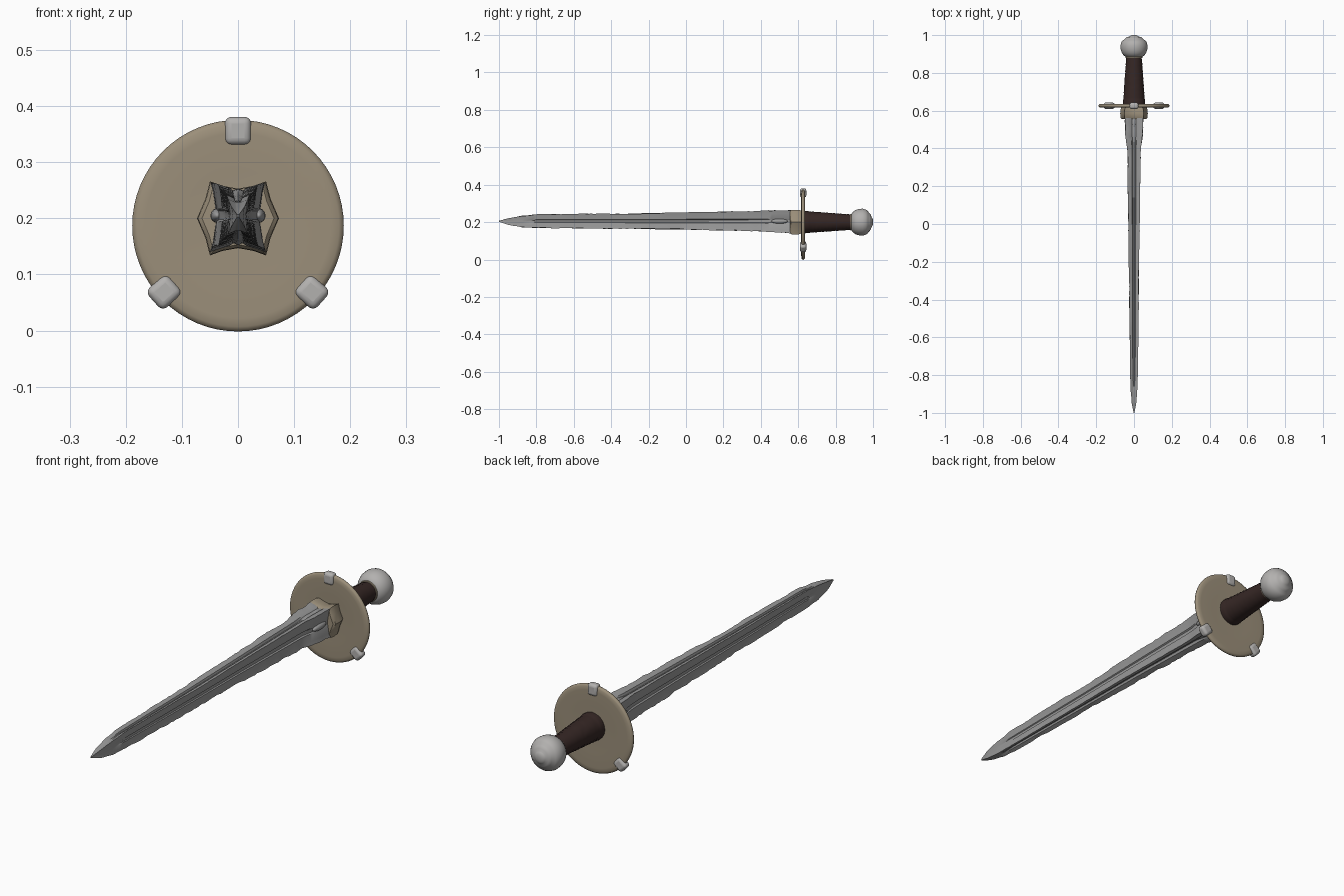
import bpy, bmesh, math, random
from mathutils import Vector

random.seed(4)
if "Cube" in bpy.data.objects:
    bpy.data.objects.remove(bpy.data.objects["Cube"])

AXIS = 0.2      # height of the blade and grip axis
DISC = 0.187    # height of the guard centre


def material(name, rgb, rough=0.6):
    m = bpy.data.materials.new(name)
    m.use_nodes = True
    m.diffuse_color = (*rgb, 1)
    bsdf = m.node_tree.nodes["Principled BSDF"]
    bsdf.inputs["Base Color"].default_value = (*rgb, 1)
    bsdf.inputs["Roughness"].default_value = rough
    return m


steel = material("blade steel", (0.32, 0.32, 0.32))
pale = material("pale metal", (0.45, 0.44, 0.43))
bone = material("tan bone", (0.33, 0.275, 0.195))
leather = material("dark leather", (0.036, 0.02, 0.018))


def loft(name, rings, mat, angle=35):
    """Skin a list of equal rings of points and close both ends."""
    bm = bmesh.new()
    loops = [[bm.verts.new(p) for p in ring] for ring in rings]
    n = len(loops[0])
    for a, b in zip(loops, loops[1:]):
        for i in range(n):
            j = (i + 1) % n
            bm.faces.new((a[i], a[j], b[j], b[i]))
    bm.faces.new(loops[0])
    bm.faces.new(loops[-1])
    bmesh.ops.recalc_face_normals(bm, faces=bm.faces)
    mesh = bpy.data.meshes.new(name)
    bm.to_mesh(mesh)
    bm.free()
    mesh.materials.append(mat)
    ob = bpy.data.objects.new(name, mesh)
    bpy.context.collection.objects.link(ob)
    bpy.ops.object.select_all(action='DESELECT')
    ob.select_set(True)
    bpy.context.view_layer.objects.active = ob
    bpy.ops.object.shade_smooth_by_angle(angle=math.radians(angle))
    return ob


def turned(name, profile, mat, z, sides=40, wobble=0.0, angle=35):
    """Turn (y, radius) pairs around the sword axis."""
    rings = []
    for y, r in profile:
        ring = []
        for k in range(sides):
            a = math.tau * k / sides
            s = r * (1 + random.uniform(-wobble, wobble))
            ring.append((s * math.cos(a), y, z + s * math.sin(a)))
        rings.append(ring)
    return loft(name, rings, mat, angle)


def blend(table, y):
    """Interpolate rows of (y, values...)."""
    for a, b in zip(table, table[1:]):
        if y <= b[0]:
            t = (y - a[0]) / (b[0] - a[0])
            return [p + (q - p) * t for p, q in zip(a[1:], b[1:])]
    return table[-1][1:]


def groove_depth(y):
    return min(1, max(0, (y + 0.88) / 0.1)) * min(1, max(0.35, (0.5 - y) / 0.1))


# Four-edged blade: half width, lower edge, upper edge along its length
OUTLINE = [(-1, 0.002, 0.202, 0.207), (-0.95, 0.012, 0.185, 0.221),
           (-0.88, 0.018, 0.172, 0.234), (-0.8, 0.021, 0.168, 0.243),
           (-0.3, 0.027, 0.163, 0.247), (0, 0.031, 0.159, 0.253),
           (0.4, 0.037, 0.149, 0.262), (0.47, 0.048, 0.146, 0.265),
           (0.55, 0.05, 0.14, 0.265), (0.58, 0.047, 0.14, 0.262)]
rings = []
STEPS = 90
nick = [0.0] * 4
for s in range(STEPS + 1):
    y = -1 + 1.58 * s / STEPS
    w, low, high = blend(OUTLINE, y)
    mid = (low + high) / 2
    h = (high - low) / 2
    d = groove_depth(y)
    # worn edges: slowly wandering notches, different on each corner
    nick = [max(0, min(0.14, n * 0.7 + random.uniform(-0.035, 0.05))) for n in nick]
    quarter = [(1, 1), (0.72, 0.93), (0.3, 0.82), (0.2, 0.82 - 0.2 * d), (0, 0.84 - 0.16 * d)]
    side = [(0.84 - 0.24 * d, 0), (0.8 - 0.16 * d, 0.13), (0.8, 0.2), (0.9, 0.72)]
    arc = side + quarter
    # mirror one quarter to get the complete cross section
    half = arc + [(-x, z) for x, z in reversed(arc[:-1])]
    full = half + [(x, -z) for x, z in reversed(half[1:-1])]
    ring = []
    for x, z in full:
        corner = (0 if x > 0 else 1) + (0 if z > 0 else 2)
        cut = 1 - nick[corner] * (abs(x * z) ** 2)
        ring.append((x * w * cut, y, mid + z * h * cut))
    rings.append(ring)
loft("blade", rings, steel, 30)

# Tan collar where the blade meets the guard
quarter = [(0.073, 0), (0.058, 0.035), (0.05, 0.066), (0.028, 0.058)]
half = quarter + [(0, 0.053)] + [(-x, z) for x, z in reversed(quarter)]
star = half + [(x, -z) for x, z in reversed(half[1:-1])]
loft("blade_collar", [[(x * k, y, AXIS + z * k) for x, z in star]
                      for y, k in ((0.555, 0.88), (0.562, 0.98), (0.585, 1), (0.606, 0.98), (0.62, 0.9))],
     bone, 40)

# Raised root ornaments, one set for each face of the blade
def pebble(name, centre, size, mat):
    bpy.ops.mesh.primitive_uv_sphere_add(segments=16, ring_count=10, location=centre)
    ob = bpy.context.object
    ob.name = name
    ob.scale = size
    ob.data.materials.append(mat)
    bpy.ops.object.shade_smooth()
    return ob


for sx, label in ((1, "left"), (-1, "right")):
    pebble(f"root_boss_{label}", (sx * 0.037, 0.5, 0.205), (0.012, 0.045, 0.013), steel)
for sz, label in ((1, "upper"), (-1, "lower")):
    pebble(f"root_boss_{label}", (0, 0.53, 0.203 + sz * 0.04), (0.01, 0.035, 0.01), steel)

# Round guard, slightly domed, with a softened rim
turned("guard_disc", [(0.619, 0.03), (0.618, 0.1), (0.616, 0.165), (0.617, 0.18), (0.621, 0.187),
                      (0.626, 0.1885), (0.631, 0.187), (0.635, 0.18), (0.636, 0.165),
                      (0.634, 0.1), (0.634, 0.03)], bone, DISC, 64, 0.0, 60)

# Three metal clamps gripping the rim
for label, degrees in (("top", 90), ("lower_right", 222), ("lower_left", 318)):
    a = math.radians(degrees)
    r = 0.169 if label == "top" else 0.177
    bpy.ops.mesh.primitive_cube_add(size=1, location=(r * math.cos(a), 0.626, DISC + r * math.sin(a)))
    clamp = bpy.context.object
    clamp.name = f"guard_clamp_{label}"
    clamp.scale = (0.047, 0.034, 0.05)
    clamp.rotation_euler = (0, math.pi / 2 - a, 0)
    bpy.ops.object.transform_apply(location=False, rotation=False, scale=True)
    clamp.data.materials.append(pale)
    bevel = clamp.modifiers.new("rounding", 'BEVEL')
    bevel.width = 0.012
    bevel.segments = 4
    bpy.ops.object.shade_smooth_by_angle(angle=math.radians(50))

# Leather grip with shallow wrapped ridges
grip = [(0.63, 0.053), (0.636, 0.059), (0.65, 0.059)]
for i in range(1, 25):
    t = i / 25
    grip.append((0.65 + 0.235 * t, 0.057 - 0.016 * t + (0.0012 if i % 2 else -0.0008)))
grip += [(0.885, 0.042), (0.895, 0.036)]
turned("grip", grip, leather, AXIS, 28, 0.012)

# Thin trim where the grip meets the pommel
turned("grip_trim", [(0.878, 0.038), (0.88, 0.044), (0.885, 0.045), (0.89, 0.038)], bone, AXIS, 28)

# Rounded pommel with stepped rings on its end
turned("pommel", [(0.883, 0.03), (0.885, 0.043), (0.892, 0.054), (0.905, 0.064), (0.922, 0.07),
                  (0.945, 0.072), (0.962, 0.067), (0.972, 0.06), (0.978, 0.05), (0.981, 0.048),
                  (0.989, 0.038), (0.992, 0.027), (0.994, 0.025), (0.999, 0.015), (1.0, 0.004)],
       pale, AXIS, 40, 0.0, 40)
